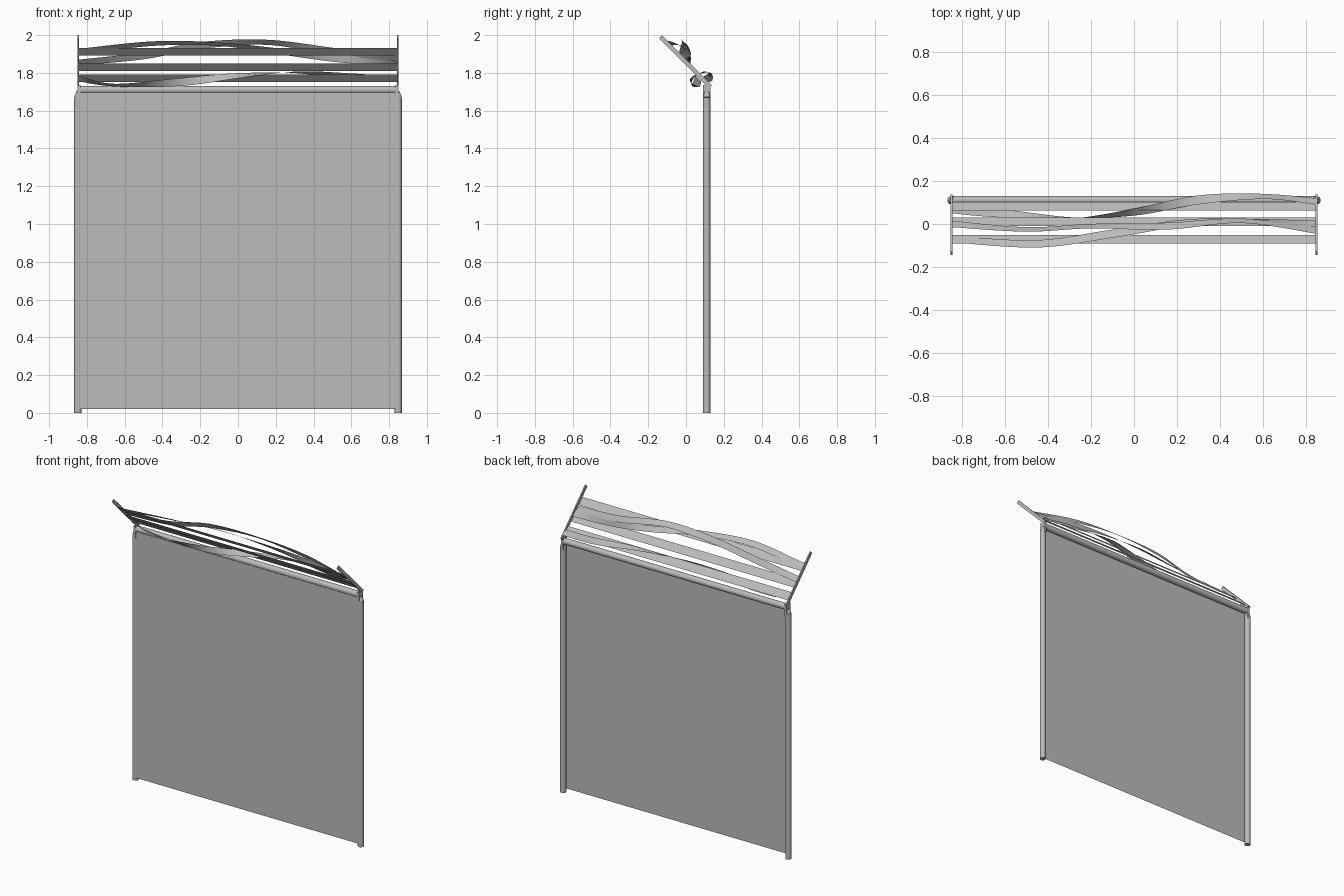
import bpy, math
from mathutils import Vector

if "Cube" in bpy.data.objects:
    bpy.data.objects.remove(bpy.data.objects["Cube"])

PY = 0.11  # fence line in y
GREY = bpy.data.materials.new("dark_grey")
GREY.diffuse_color = (.5, .5, .5, 1)
GREY.use_nodes = True
GREY.node_tree.nodes["Principled BSDF"].inputs["Base Color"].default_value = GREY.diffuse_color


def mesh_obj(name, verts, faces):
    me = bpy.data.meshes.new(name)
    me.from_pydata(verts, [], faces)
    me.update()
    me.materials.append(GREY)
    ob = bpy.data.objects.new(name, me)
    bpy.context.collection.objects.link(ob)
    return ob


def smooth(ob):
    bpy.ops.object.select_all(action='DESELECT')
    ob.select_set(True)
    bpy.context.view_layer.objects.active = ob
    bpy.ops.object.shade_smooth_by_angle()


def tube(name, a, b, r1, r2=None):
    a, b = Vector(a), Vector(b)
    bpy.ops.mesh.primitive_cone_add(vertices=24, radius1=r1, radius2=r1 if r2 is None else r2,
                                    depth=(b - a).length, location=(a + b) / 2)
    ob = bpy.context.object
    ob.name = name
    ob.data.materials.append(GREY)
    ob.rotation_euler = (b - a).to_track_quat('Z', 'Y').to_euler()
    smooth(ob)


def box(name, loc, size, rx=0):
    bpy.ops.mesh.primitive_cube_add(size=1, location=loc, rotation=(rx, 0, 0))
    ob = bpy.context.object
    ob.name = name
    ob.data.materials.append(GREY)
    ob.scale = size


def catmull(p0, p1, p2, p3, t):
    return [0.5 * (2 * b + (c - a) * t + (2 * a - 5 * b + 4 * c - d) * t * t
                   + (3 * b - a - 3 * c + d) * t ** 3) for a, b, c, d in zip(p0, p1, p2, p3)]


def ribbon(name, keys, width=0.042, steps=10):
    # keys: x, y, z, and the angle of the ribbon's width in the yz plane
    k = [keys[0]] + keys + [keys[-1]]
    pts = [catmull(*k[i:i + 4], s / steps) for i in range(len(k) - 3) for s in range(steps)]
    pts.append(keys[-1])
    verts, faces = [], []
    for x, y, z, ang in pts:
        dy = math.cos(math.radians(ang)) * width / 2
        dz = math.sin(math.radians(ang)) * width / 2
        verts += [(x, y - dy, z - dz), (x, y + dy, z + dz)]
    for i in range(len(pts) - 1):
        faces.append((2 * i, 2 * i + 2, 2 * i + 3, 2 * i + 1))
    smooth(mesh_obj(name, verts, faces))


# mesh panel stretched over the front of the posts
mesh_obj("fence_panel",
         [(-.858, .094, .02), (.858, .094, .02), (.858, .094, 1.67), (.84, .094, 1.7),
          (-.84, .094, 1.7), (-.858, .094, 1.67)],
         [(0, 1, 2, 3, 4, 5)])

# top rail
tube("top_rail", (-.84, PY, 1.71), (.84, PY, 1.71), .021)

for side, s in (("left", -1), ("right", 1)):
    # post and its tapered cap
    tube(side + "_post", (s * .848, PY, 0), (s * .848, PY, 1.67), .019)
    tube(side + "_post_cap", (s * .848, PY, 1.67), (s * .844, PY, 1.70), .019, .012)
    box(side + "_cap_bracket", (s * .842, PY, 1.695), (.014, .042, .08))
    # tilted arm
    box(side + "_arm", (s * .847, -.003, 1.859), (.008, .022, .375), math.radians(45))

# straight flat strips lying along the arms
for i, (y, z) in enumerate(((-.07, 1.912), (.01, 1.83), (.083, 1.772))):
    h = .02
    mesh_obj(f"flat_strip_{i + 1}",
             [(-.845, y + h, z - h), (.845, y + h, z - h), (.845, y - h, z + h), (-.845, y - h, z + h)],
             [(0, 1, 2, 3)])

# twisting ribbons
ribbon("upper_ribbon_front", [
    (-.845, -.07, 1.912, -45), (-.45, -.092, 1.955, -35), (-.1, -.045, 1.952, -25),
    (.25, .008, 1.91, -50), (.55, .02, 1.875, -80), (.845, .0, 1.855, -45)])
ribbon("upper_ribbon_rear", [
    (-.845, .0, 1.855, -45), (-.5, -.025, 1.89, -60), (-.2, -.01, 1.945, -60),
    (.15, -.01, 1.962, -40), (.5, .015, 1.915, -60), (.845, -.03, 1.875, -45)])
ribbon("lower_ribbon", [
    (-.845, .065, 1.77, -45), (-.65, .052, 1.735, -20), (-.3, .028, 1.752, -80),
    (0, .055, 1.785, -140), (.3, .112, 1.803, -190), (.6, .128, 1.78, -235),
    (.845, .105, 1.765, -225)])
